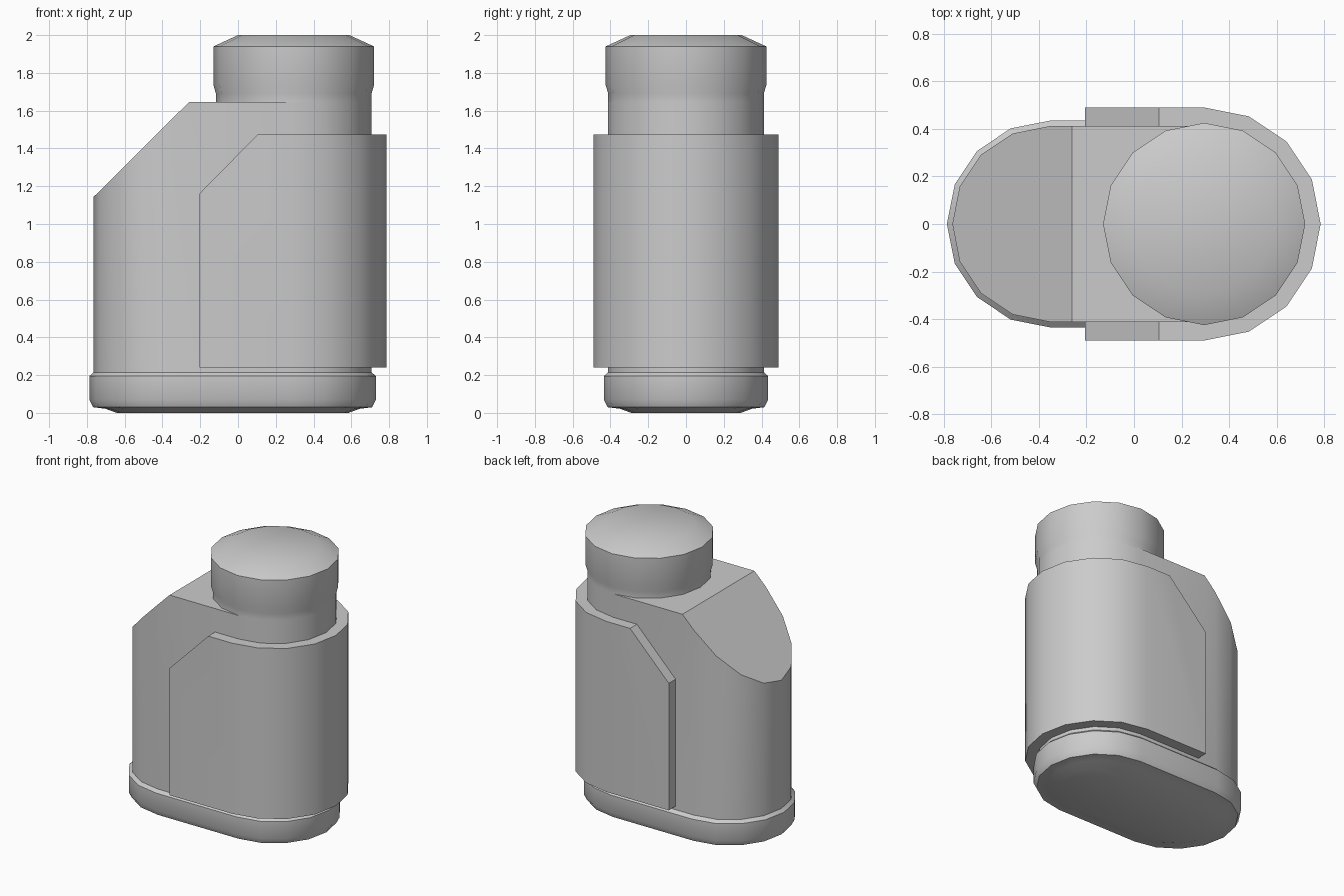
import bpy, bmesh, math
from mathutils import Vector

if "Cube" in bpy.data.objects:
    bpy.data.objects.remove(bpy.data.objects["Cube"])

LEFT, RIGHT = -0.352, 0.295   # centres of the two rounded ends


def arc(cx, r, start, end, n=8):
    return [(cx + r * math.cos(math.radians(start + (end - start) * i / n)),
             r * math.sin(math.radians(start + (end - start) * i / n))) for i in range(n + 1)]


def stadium(r, left):
    if left == RIGHT:
        return arc(RIGHT, r, 0, 360, 16)[:-1]
    return arc(RIGHT, r, -90, 90) + arc(left, r, 90, 270)


def cut(bm, p, n):
    # slice a corner off and close the opening
    geom = bm.verts[:] + bm.edges[:] + bm.faces[:]
    res = bmesh.ops.bisect_plane(bm, geom=geom, dist=1e-5, plane_co=Vector(p),
                                 plane_no=Vector(n), clear_outer=True)
    edges = [e for e in res["geom_cut"] if isinstance(e, bmesh.types.BMEdge)]
    bmesh.ops.edgeloop_fill(bm, edges=edges)


def finish(bm, name):
    bmesh.ops.recalc_face_normals(bm, faces=bm.faces[:])
    me = bpy.data.meshes.new(name)
    bm.to_mesh(me)
    bm.free()
    ob = bpy.data.objects.new(name, me)
    bpy.context.collection.objects.link(ob)
    bpy.ops.object.select_all(action="DESELECT")
    ob.select_set(True)
    bpy.context.view_layer.objects.active = ob
    bpy.ops.object.shade_smooth_by_angle(angle=math.radians(30))
    return ob


def loft(profile, left, cap_bottom=False, cap_top=False):
    # stack rounded outlines of given (radius, height)
    bm = bmesh.new()
    rings = [[bm.verts.new((x, y, z)) for x, y in stadium(r, left)] for r, z in profile]
    n = len(rings[0])
    for a, b in zip(rings, rings[1:]):
        for i in range(n):
            j = (i + 1) % n
            bm.faces.new((a[i], a[j], b[j], b[i]))
    if cap_bottom:
        bm.faces.new(rings[0][::-1])
    if cap_top:
        bm.faces.new(rings[-1])
    return bm


# base rim with a slightly domed underside
finish(loft([(0.29, 0.0), (0.35, 0.022), (0.415, 0.03), (0.435, 0.07),
             (0.435, 0.195), (0.412, 0.215)], LEFT, cap_bottom=True), "base")

# main body with sloping shoulder
bm = loft([(0.412, 0.215), (0.412, 1.645)], LEFT, cap_top=True)
cut(bm, (-0.26, 0, 1.645), (-0.5, 0, 0.503))
finish(bm, "body")

# neck and domed cap
finish(loft([(0.412, 1.645), (0.412, 1.69), (0.425, 1.735), (0.425, 1.94), (0.295, 2.0)],
            RIGHT, cap_top=True), "neck_cap")

# raised sleeve wrapped around one end
bm = bmesh.new()
outer, inner = [[(-0.205, -r)] + arc(RIGHT, r, -90, 90) + [(-0.205, r)] for r in (0.49, 0.408)]
cols = [[bm.verts.new((x, y, z)) for (x, y), z in
         ((o, 0.24), (o, 1.475), (i, 1.475), (i, 0.24))] for o, i in zip(outer, inner)]
for a, b in zip(cols, cols[1:]):
    for k in range(4):
        m = (k + 1) % 4
        bm.faces.new((a[k], b[k], b[m], a[m]))
bm.faces.new(cols[0])
bm.faces.new(cols[-1][::-1])
cut(bm, (-0.205, 0, 1.16), (-0.315, 0, 0.31))
finish(bm, "sleeve")
